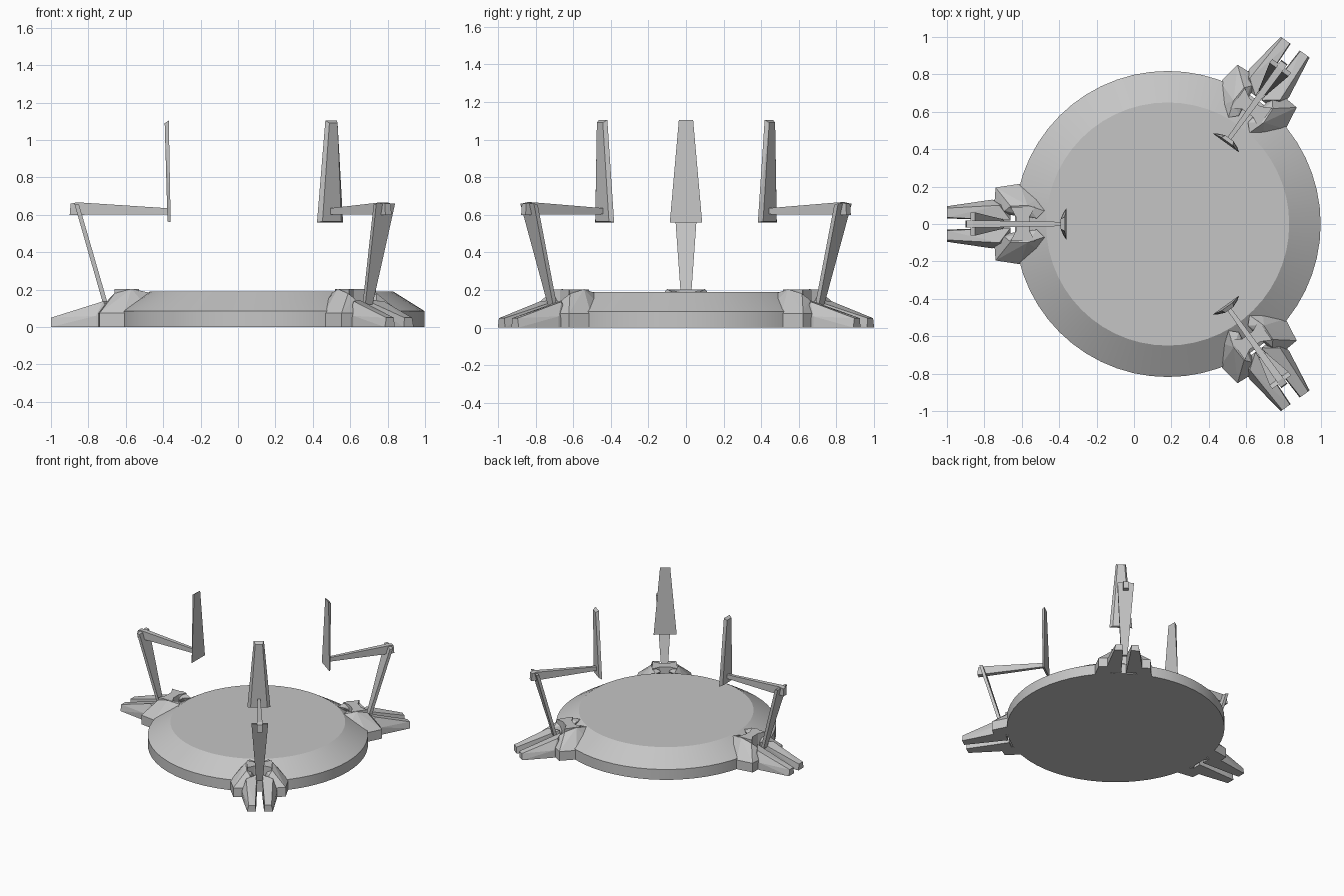
import bpy, bmesh, math
from mathutils import Matrix

if "Cube" in bpy.data.objects:
    bpy.data.objects.remove(bpy.data.objects["Cube"], do_unlink=True)

grey = bpy.data.materials.new("light grey")
grey.use_nodes = True
COLOUR = (0.56, 0.56, 0.56, 1)
grey.diffuse_color = COLOUR
grey.node_tree.nodes["Principled BSDF"].inputs["Base Color"].default_value = COLOUR


def finish(name, bm, matrix):
    bmesh.ops.recalc_face_normals(bm, faces=bm.faces)
    bm.transform(matrix)
    mesh = bpy.data.meshes.new(name)
    bm.to_mesh(mesh)
    bm.free()
    mesh.materials.append(grey)
    obj = bpy.data.objects.new(name, mesh)
    bpy.context.collection.objects.link(obj)
    return obj


def hull(name, points, matrix):
    """Faceted solid wrapped around the points."""
    bm = bmesh.new()
    for p in points:
        bm.verts.new(p)
    res = bmesh.ops.convex_hull(bm, input=bm.verts)
    spare = {g for g in res["geom_interior"] + res["geom_unused"]
             if isinstance(g, bmesh.types.BMVert)}
    bmesh.ops.delete(bm, geom=list(spare), context="VERTS")
    bmesh.ops.dissolve_limit(bm, angle_limit=0.01, verts=bm.verts, edges=bm.edges)
    return finish(name, bm, matrix)


def both(points):
    """Points plus their copies across the arm's centre plane."""
    return points + [(r, -t, z) for r, t, z in points]


def prism(name, outline, z0, z1, matrix):
    bm = bmesh.new()
    face = bm.faces.new([bm.verts.new((r, t, z0)) for r, t in outline])
    top = bmesh.ops.extrude_face_region(bm, geom=[face])["geom"]
    verts = [g for g in top if isinstance(g, bmesh.types.BMVert)]
    bmesh.ops.translate(bm, verts=verts, vec=(0, 0, z1 - z0))
    return finish(name, bm, matrix)


CENTRE = Matrix.Translation((0.18, 0, 0))

# Round platform: upright rim, sloped shoulder, flat top
bm = bmesh.new()
rings = []
for radius, z in ((0.818, 0), (0.818, 0.085), (0.65, 0.19)):
    rings.append(bmesh.ops.create_circle(bm, segments=56, radius=radius, cap_ends=False,
                                         matrix=Matrix.Translation((0, 0, z)))["verts"])
for low, high in zip(rings, rings[1:]):
    for i in range(len(low)):
        bm.faces.new((low[i - 1], low[i], high[i], high[i - 1]))
bm.faces.new(rings[0])
bm.faces.new(rings[-1])
platform = finish("platform", bm, CENTRE)
bpy.ops.object.select_all(action="DESELECT")
platform.select_set(True)
bpy.context.view_layer.objects.active = platform
bpy.ops.object.shade_smooth_by_angle(angle=math.radians(25))

# Three jointed arms; local x is radial, local y runs across the arm
for side, degrees, stretch in (("right", 180, 1), ("back_left", 54.2, 0.988),
                               ("front_left", -54.2, 0.988)):
    m = CENTRE @ Matrix.Rotation(math.radians(degrees), 4, "Z") @ Matrix.Scale(stretch, 4, (1, 0, 0))

    for s, label in ((1, "a"), (-1, "b")):
        # Side block of the foot
        foot = [(r, t * s, z) for r, t in ((0.93, 0.06), (0.92, 0.195), (0.79, 0.215), (0.64, 0.17))
                for z in (0, 0.075)]
        foot += [(0.87, 0.07 * s, 0.15), (0.84, 0.095 * s, 0.18),
                 (0.75, 0.1 * s, 0.205), (0.66, 0.07 * s, 0.185), (0.7, 0.03 * s, 0.185)]
        hull(f"foot_block_{side}_{label}", foot, m)

        # Tapered toe reaching outward
        toe = [(1.18, 0.03, 0), (1.18, 0.095, 0), (1.18, 0.035, 0.05), (1.18, 0.085, 0.05),
               (0.94, 0.13, 0), (0.94, 0.13, 0.06), (0.9, 0.1, 0.138),
               (0.84, 0.018, 0), (0.84, 0.02, 0.145), (0.84, 0.12, 0)]
        hull(f"toe_{side}_{label}", [(r, t * s, z) for r, t, z in toe], m)

    # Waisted saddle joining the two blocks
    half = [(0.84, 0.09), (0.81, 0.035), (0.81, -0.035), (0.84, -0.09)]
    saddle = half + [(1.56 - r, t) for r, t in reversed(half)]
    saddle = [(r if r > 0.78 else r - 0.01, t) for r, t in saddle]
    prism(f"saddle_{side}", saddle, 0.0, 0.203, m)

    # Lower arm, widening toward the elbow
    hull(f"lower_arm_{side}", both([(0.875, 0.024, 0.12), (0.9, 0.024, 0.12),
                                    (1.03, 0.062, 0.655), (1.055, 0.062, 0.66)]), m)

    # Upper arm, tapering toward the panel
    hull(f"upper_arm_{side}", both([(1.08, 0.02, 0.6), (1.075, 0.02, 0.66), (1.04, 0.02, 0.667),
                                    (0.55, 0.011, 0.603), (0.55, 0.011, 0.635)]), m)

    # Upright tapered panel with bevelled back
    hull(f"panel_{side}", both([(0.54, 0.086, 0.56), (0.55, 0.038, 1.105),
                                (0.557, 0.062, 0.565), (0.572, 0.027, 1.09)]), m)
